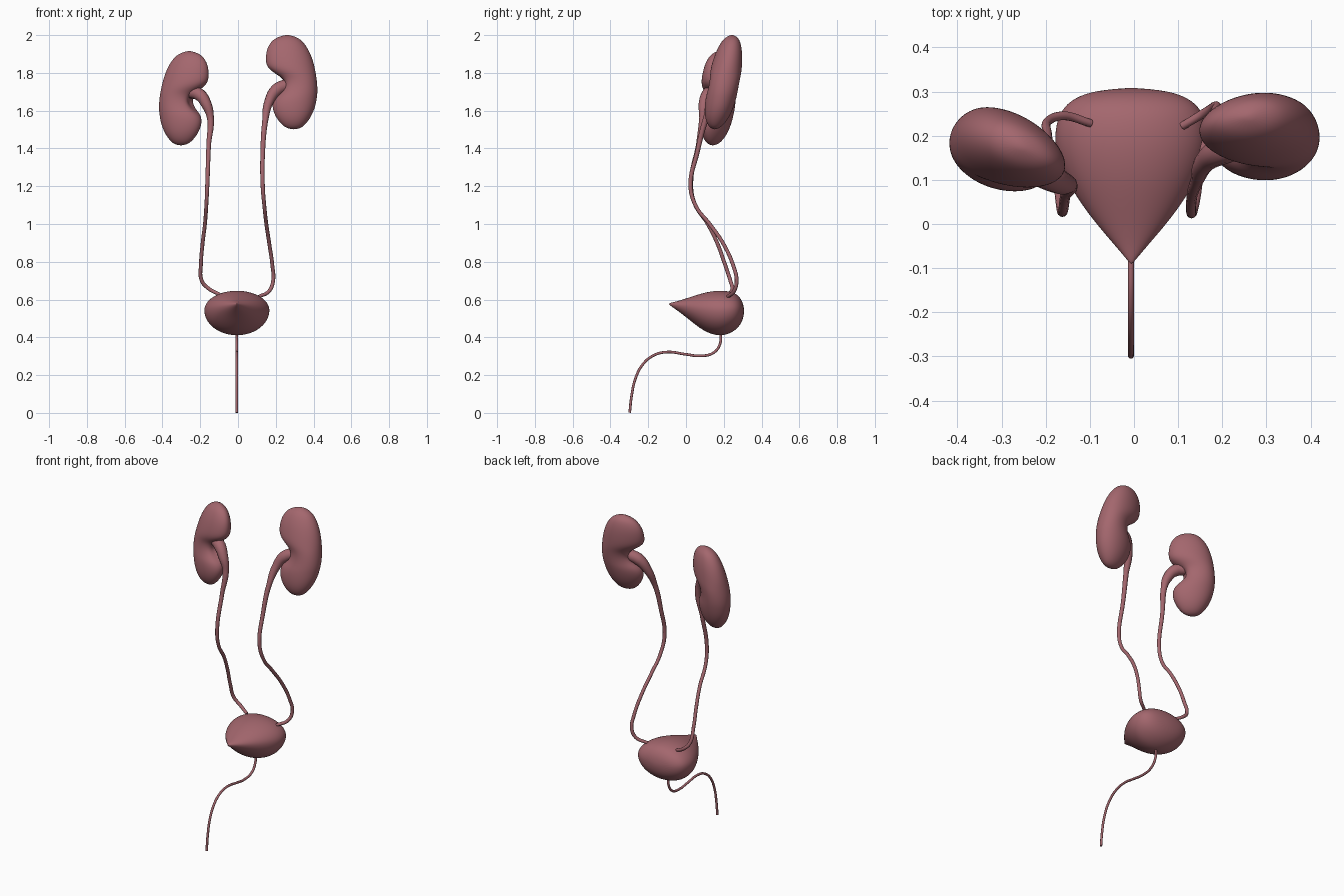
import bpy, bmesh, math
from mathutils import Matrix, Vector

if "Cube" in bpy.data.objects:
    bpy.data.objects.remove(bpy.data.objects["Cube"])

tissue = bpy.data.materials.new("rose_tissue")
tissue.diffuse_color = (0.37, 0.135, 0.155, 1)
tissue.use_nodes = True
tissue.node_tree.nodes["Principled BSDF"].inputs["Base Color"].default_value = tissue.diffuse_color


def finish(ob):
    ob.data.materials.clear()
    ob.data.materials.append(tissue)
    for p in ob.data.polygons:
        p.use_smooth = True


def loft(name, rings, start, end):
    """Closed skin through rings of points, with a pole at each end."""
    bm = bmesh.new()
    loops = [[bm.verts.new(p) for p in r] for r in rings]
    n = len(loops[0])
    for a, b in zip(loops, loops[1:]):
        for i in range(n):
            j = (i + 1) % n
            bm.faces.new((a[i], a[j], b[j], b[i]))
    for pole, ring in ((start, loops[0]), (end, loops[-1])):
        v = bm.verts.new(pole)
        for i in range(n):
            bm.faces.new((v, ring[i], ring[(i + 1) % n]))
    bmesh.ops.recalc_face_normals(bm, faces=bm.faces)
    me = bpy.data.meshes.new(name)
    bm.to_mesh(me)
    bm.free()
    ob = bpy.data.objects.new(name, me)
    bpy.context.collection.objects.link(ob)
    finish(ob)
    sub = ob.modifiers.new("smooth", 'SUBSURF')
    sub.levels = sub.render_levels = 2
    return ob


def tube(name, points):
    """Tapered tube through (x, y, z, radius) points."""
    cu = bpy.data.curves.new(name, 'CURVE')
    cu.dimensions = '3D'
    cu.bevel_depth = 1
    cu.bevel_resolution = 4
    cu.use_fill_caps = True
    cu.resolution_u = 10
    sp = cu.splines.new('BEZIER')
    sp.bezier_points.add(len(points) - 1)
    for bp, (x, y, z, r) in zip(sp.bezier_points, points):
        bp.co = (x, y, z)
        bp.radius = r
        bp.handle_left_type = bp.handle_right_type = 'AUTO'
    ob = bpy.data.objects.new(name, cu)
    bpy.context.collection.objects.link(ob)
    bpy.ops.object.select_all(action='DESELECT')
    ob.select_set(True)
    bpy.context.view_layer.objects.active = ob
    bpy.ops.object.convert(target='MESH')
    finish(bpy.context.object)


# Kidney slices: height, inner edge, outer edge, half thickness
SLICES = [(1.993, .225, .305, .024), (1.975, .185, .342, .045), (1.93, .155, .375, .064),
          (1.88, .147, .396, .075), (1.835, .150, .408, .081), (1.805, .180, .413, .082),
          (1.775, .222, .417, .080), (1.735, .230, .421, .079), (1.695, .210, .421, .080),
          (1.665, .182, .417, .081), (1.62, .175, .408, .077), (1.57, .192, .386, .066),
          (1.53, .222, .356, .046), (1.508, .25, .33, .024)]


def kidney(name, side, center, turn, lean):
    rot = Matrix.Rotation(math.radians(turn), 3, 'Z')

    def place(x, y, z):
        dz = z - 1.75
        return Vector(center) + rot @ Vector((side * (x - .285), y + lean * dz, dz))
    rings = []
    for z, xi, xo, t in SLICES:
        hollow = .035 * math.exp(-((z - 1.73) / .045) ** 2)
        ring = []
        for i in range(24):
            a = math.tau * i / 24
            c, s = math.cos(a), math.sin(a)
            x = (xi + xo) / 2 + (xo - xi) / 2 * c + hollow * max(0, -c) ** 8
            ring.append(place(x, t * s * (1 + .12 * c), z))   # thinner inner side
        rings.append(ring)
    loft(name, rings, place(.265, 0, 2.003), place(.29, 0, 1.5))


kidney("left_kidney", 1, (.285, .198, 1.75), 6, .19)
kidney("right_kidney", -1, (-.287, .162, 1.665), -25, .10)

# Bladder slices along the depth: y, half width, top, bottom
rings = []
for y, w, top, bot in [(-.082, .009, .583, .567), (-.05, .036, .590, .545), (0, .080, .606, .507),
                       (.05, .118, .623, .465), (.1, .148, .638, .430), (.15, .169, .647, .411),
                       (.2, .177, .649, .407), (.25, .166, .640, .428), (.28, .140, .620, .455),
                       (.3, .095, .588, .488)]:
    mid = bot + .56 * (top - bot)
    ring = []
    for i in range(24):
        a = math.tau * i / 24
        s = math.sin(a)
        ring.append((-.006 + w * math.cos(a), y, mid + s * (top - mid if s > 0 else mid - bot)))
    rings.append(ring)
loft("bladder", rings, (-.006, -.092, .577), (-.006, .31, .54))

# Ureters, each widening into the renal pelvis
tube("left_ureter", [(.26, .19, 1.735, .034), (.205, .17, 1.71, .034), (.165, .145, 1.65, .025),
                     (.143, .10, 1.54, .015), (.131, .06, 1.38, .012), (.131, .024, 1.2, .011),
                     (.140, .055, 1.09, .010), (.150, .125, 1.0, .010), (.165, .195, .90, .010),
                     (.182, .25, .78, .010), (.186, .268, .70, .010), (.165, .255, .645, .010),
                     (.11, .222, .615, .009)])
tube("right_ureter", [(-.26, .145, 1.70, .032), (-.205, .115, 1.685, .034), (-.168, .095, 1.635, .028),
                      (-.146, .088, 1.56, .018), (-.155, .065, 1.42, .012), (-.162, .027, 1.22, .011),
                      (-.167, .045, 1.11, .010), (-.175, .115, 1.0, .010), (-.187, .165, .90, .010),
                      (-.196, .205, .79, .010), (-.192, .235, .70, .010), (-.158, .245, .66, .010),
                      (-.098, .228, .627, .009)])

# Urethra
tube("urethra", [(-.007, y, z, .007) for y, z in
                 [(.183, .43), (.180, .365), (.145, .318), (.07, .302), (0, .310), (-.1, .322),
                  (-.17, .305), (-.23, .255), (-.268, .18), (-.288, .09), (-.298, .001)]])
